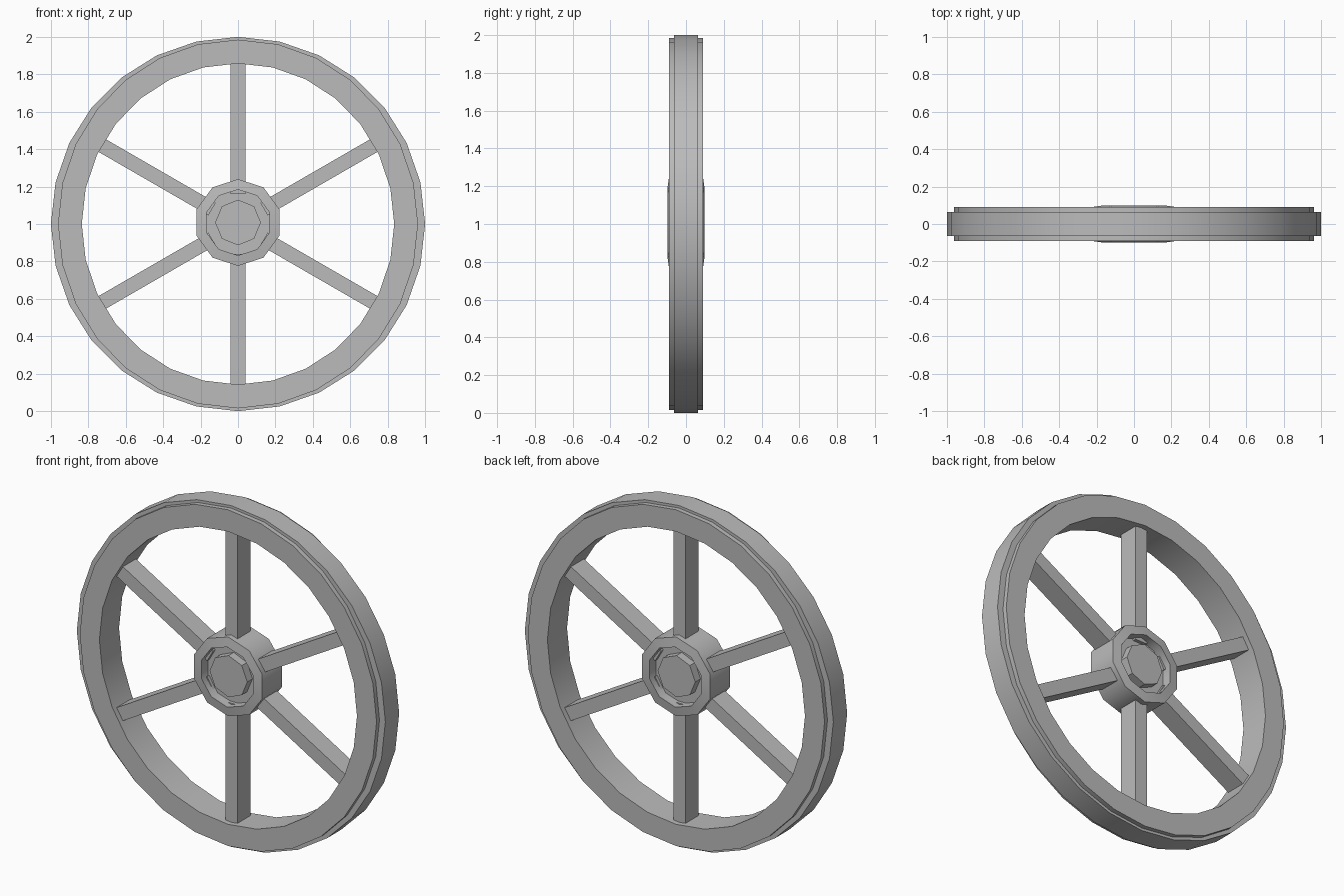
import bpy, bmesh, math
from mathutils import Matrix

cube = bpy.data.objects.get("Cube")
if cube:
    bpy.data.objects.remove(cube, do_unlink=True)

grey = bpy.data.materials.new("plain grey")
grey.use_nodes = True
grey.diffuse_color = (0.5, 0.5, 0.5, 1)
grey.node_tree.nodes["Principled BSDF"].inputs["Base Color"].default_value = (0.5, 0.5, 0.5, 1)


def finish(bm, name, smooth_angle):
    bmesh.ops.recalc_face_normals(bm, faces=bm.faces)
    mesh = bpy.data.meshes.new(name)
    bm.to_mesh(mesh)
    bm.free()
    mesh.materials.append(grey)
    obj = bpy.data.objects.new(name, mesh)
    bpy.context.collection.objects.link(obj)
    bpy.ops.object.select_all(action='DESELECT')
    obj.select_set(True)
    bpy.context.view_layer.objects.active = obj
    bpy.ops.object.shade_smooth_by_angle(angle=math.radians(smooth_angle))


def lathe(name, profile, sides, smooth_angle, z=1.0, closed=False):
    """Sweep (rx, rz, y) points around the axle; open profiles get end caps."""
    bm = bmesh.new()
    rings = []
    for rx, rz, y in profile:
        turns = [2 * math.pi * i / sides for i in range(sides)]
        rings.append([bm.verts.new((rx * math.sin(a), y, z + rz * math.cos(a))) for a in turns])
    pairs = list(zip(rings, rings[1:]))
    if closed:
        pairs.append((rings[-1], rings[0]))
    else:
        bm.faces.new(rings[0])
        bm.faces.new(rings[-1])
    for a, b in pairs:
        for i in range(sides):
            j = (i + 1) % sides
            bm.faces.new((a[i], a[j], b[j], b[i]))
    finish(bm, name, smooth_angle)


def mirrored(half):
    return half + [(rx, rz, -y) for rx, rz, y in reversed(half)]


# Rim with a raised tread band; the inner opening is slightly oval
lathe("rim", mirrored([(0.835, 0.858, -0.091), (0.962, 0.985, -0.091),
                       (0.962, 0.985, -0.064), (1, 1, -0.064)]), 28, 30, closed=True)

# Ten-sided hub with a recess in each end
lathe("hub", mirrored([(0.176, 0.176, -0.04), (0.176, 0.176, -0.099),
                       (0.232, 0.232, -0.091)]), 10, 40, z=1.008)

# Eight-sided axle boss inside the recess
lathe("axle", mirrored([(0.122, 0.122, -0.088)]), 8, 30, z=1.008)

# Six box spokes
for i in range(6):
    bm = bmesh.new()
    bmesh.ops.create_cube(bm, size=1)
    bm.transform(Matrix.Translation((0, 0, 1)) @ Matrix.Rotation(i * math.pi / 3, 4, 'Y')
                 @ Matrix.Translation((0, 0, 0.51)) @ Matrix.Diagonal((0.078, 0.12, 0.7, 1)))
    finish(bm, f"spoke_{i + 1}", 30)
